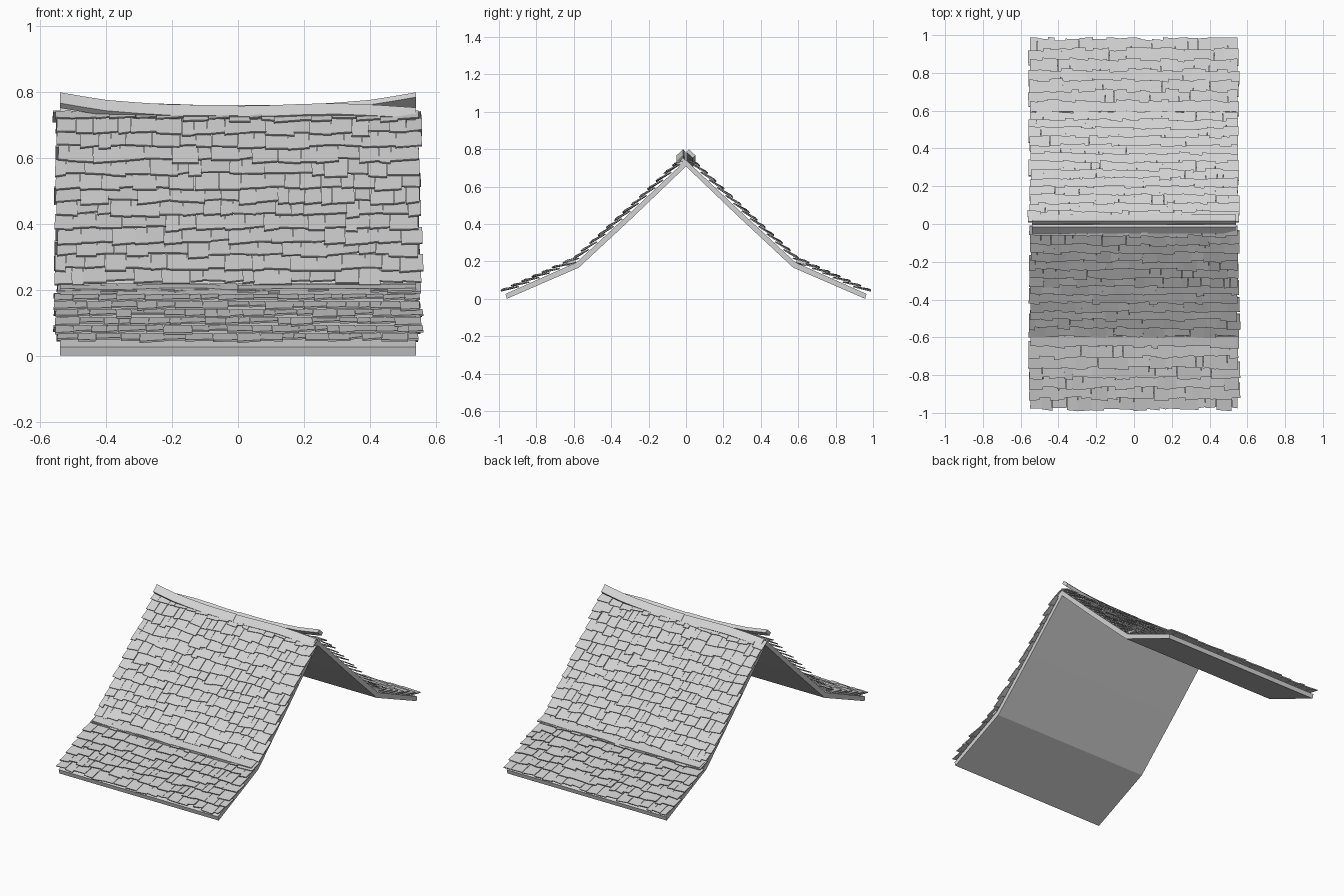
import bpy, bmesh, math, random
from mathutils import Vector

random.seed(7)
cube = bpy.data.objects.get("Cube")
if cube:
    bpy.data.objects.remove(cube, do_unlink=True)

grey = bpy.data.materials.new("weathered_grey")
grey.use_nodes = True
grey.diffuse_color = (0.65, 0.65, 0.65, 1)
grey.node_tree.nodes["Principled BSDF"].inputs["Base Color"].default_value = (0.65, 0.65, 0.65, 1)

HALF = 0.54
# Top line of one slope as (distance from ridge, height), ridge to eave
SLOPE = [Vector(p) for p in ((0, 0.742), (0.295, 0.463), (0.585, 0.195), (0.965, 0.026))]
UNDER = [(0, 0.708), (0.285, 0.435), (0.573, 0.167), (0.958, 0.0)]


def finish(name, bm, smooth=False):
    bmesh.ops.recalc_face_normals(bm, faces=bm.faces)
    mesh = bpy.data.meshes.new(name)
    bm.to_mesh(mesh)
    bm.free()
    mesh.materials.append(grey)
    obj = bpy.data.objects.new(name, mesh)
    bpy.context.collection.objects.link(obj)
    if smooth:
        bpy.ops.object.select_all(action='DESELECT')
        obj.select_set(True)
        bpy.context.view_layer.objects.active = obj
        bpy.ops.object.shade_smooth_by_angle(angle=math.radians(30))
    return obj


def skin(bm, rings):
    """Join closed rings of points into a capped solid."""
    loops = [[bm.verts.new(p) for p in ring] for ring in rings]
    for a, b in zip(loops, loops[1:]):
        for i in range(len(a)):
            j = (i + 1) % len(a)
            bm.faces.new((a[i], a[j], b[j], b[i]))
    bm.faces.new(loops[0])
    bm.faces.new(loops[-1][::-1])


def surface(s, lift):
    """Point at length s down the slope, raised along the normal."""
    for a, b in zip(SLOPE, SLOPE[1:]):
        length = (b - a).length
        if s <= length or b is SLOPE[-1]:
            d = (b - a) / length
            return a + d * s + Vector((-d.y, d.x)) * lift
        s -= length


# Folded roof deck
top = [tuple(p) for p in SLOPE]
section = ([(-y, z) for y, z in top[::-1]] + top[1:] +
           UNDER[::-1] + [(-y, z) for y, z in UNDER[1:]])
bm = bmesh.new()
skin(bm, [[(x, y, z) for y, z in section] for x in (-HALF, 0, HALF)])
finish("roof_deck", bm)


def shingles(name, k, courses):
    """Overlapping courses of uneven shingles; k turns them to front or back."""
    bm = bmesh.new()
    for end in courses:
        x = -0.55 + random.uniform(-0.008, 0.006)
        while x < 0.545:
            w = random.choice((0.036, 0.05, 0.06, 0.068, 0.08)) * random.uniform(0.9, 1.1)
            right = x + w
            if right > 0.52:
                right = 0.555 + random.uniform(-0.008, 0.01)
            drop = random.uniform(-0.01, 0.01)
            skew = random.uniform(-0.004, 0.004)
            lift = random.uniform(0.021, 0.026)
            start = max(0.008, end - 0.085)
            flare = random.uniform(0, 0.003)
            rings = []
            for px, side in ((x, -1), (right - 0.002, 1)):
                low = end + drop + side * skew
                ring = []
                for s, h in ((start, 0.004), (start, 0.010), (low, lift + 0.006), (low, lift)):
                    y, z = surface(s, h + side * 0.001)
                    fx = px + (side * flare if s == low else 0)
                    ring.append((k * fx, -k * y, z))
                rings.append(ring)
            skin(bm, rings)
            x = right
    finish(name, bm)


def board(name, k, center, angle, width, thick, path):
    """Plank along x whose height follows a gently warped path."""
    c, s = math.cos(angle), math.sin(angle)
    corners = [(u * width / 2, v * thick / 2) for u, v in ((-1, -1), (1, -1), (1, 1), (-1, 1))]
    bm = bmesh.new()
    skin(bm, [[(k * x, -k * (center[0] + u * c + v * s), center[1] + dz - u * s + v * c)
               for u, v in corners] for x, dz in path])
    finish(name, bm, smooth=True)


RIDGE = {
    "right": [(-0.54, 0.038), (-0.47, 0.026), (-0.4, 0.015), (-0.3, 0.007),
              (-0.2, 0.001), (-0.1, 0), (0, 0)],
    "left": [(0, -0.003), (0.1, -0.001), (0.2, 0.003), (0.3, 0.005), (0.42, 0), (0.54, -0.008)],
}
BATTEN = {
    "right": [(-0.54, 0.001), (-0.36, -0.003), (-0.2, 0.003), (-0.1, 0.002), (0, -0.005)],
    "left": [(0, -0.001), (0.2, 0.001), (0.4, 0), (0.54, 0.002)],
}

upper_rows = [0.065 + 0.0605 * i for i in range(13)]
lower_start = sum((b - a).length for a, b in zip(SLOPE[:3], SLOPE[1:3]))
lower_rows = [lower_start + 0.06 * (i + 1) for i in range(7)]

# Shingles, ridge boards and bend battens on both slopes
for label, k in (("front", 1), ("back", -1)):
    shingles(label + "_upper_shingles", k, upper_rows)
    shingles(label + "_lower_shingles", k, lower_rows)
    for half in ("right", "left"):
        board(f"{label}_ridge_board_{half}", k, (0.026, 0.738), math.radians(43),
              0.048, 0.02, RIDGE[half])
        board(f"{label}_batten_{half}", k, (0.617, 0.198), math.radians(14),
              0.052, 0.024, BATTEN[half])
